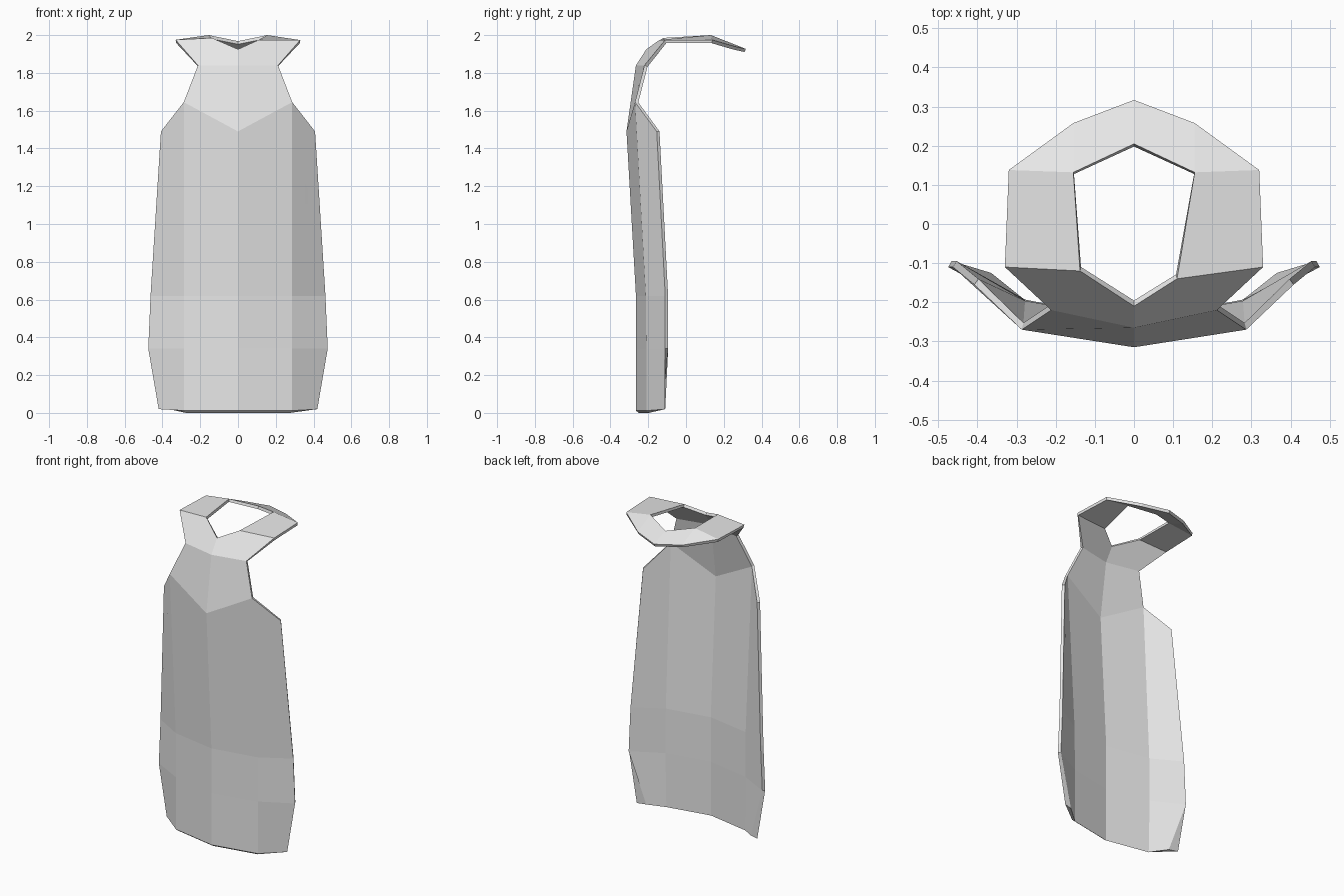
import bpy, bmesh
from mathutils import Vector

cube = bpy.data.objects.get("Cube")
if cube:
    bpy.data.objects.remove(cube, do_unlink=True)

THICK = 0.018

# Points on the centre line
centre = {
    "hem": (0, -0.265, 0.012), "hip": (0, -0.265, 0.34), "waist": (0, -0.265, 0.62),
    "chest": (0, -0.315, 1.49), "neck": (0, -0.265, 1.84), "throat": (0, -0.21, 1.925),
    "nape_in": (0, 0.205, 1.968), "nape_out": (0, 0.317, 1.927),
}
# Points on one side, mirrored for the other
side = {
    "hem_fold": (0.285, -0.21, 0.012), "hem_edge": (0.42, -0.11, 0.02),
    "hip_fold": (0.285, -0.21, 0.34), "hip_edge": (0.475, -0.11, 0.34),
    "waist_fold": (0.285, -0.213, 0.62), "waist_edge": (0.463, -0.11, 0.62),
    "shoulder": (0.287, -0.27, 1.645), "arm_edge": (0.408, -0.155, 1.49),
    "neck_edge": (0.212, -0.22, 1.84), "collar_front": (0.33, -0.11, 1.975),
    "hole_front": (0.11, -0.14, 1.975), "collar_back": (0.32, 0.138, 1.975),
    "hole_back": (0.155, 0.132, 2.0), "collar_rear": (0.155, 0.258, 1.94),
}
# Panels of the sheet on one side
panels = [
    "hem hem_fold hip_fold hip", "hem_fold hem_edge hip_edge hip_fold",
    "hip hip_fold waist_fold waist", "hip_fold hip_edge waist_edge waist_fold",
    "waist waist_fold shoulder chest", "waist_fold waist_edge arm_edge shoulder",
    "chest shoulder neck_edge neck",
    "neck neck_edge collar_front hole_front throat",
    "hole_front collar_front collar_back hole_back",
    "hole_back collar_back collar_rear", "hole_back collar_rear nape_out nape_in",
]

bm = bmesh.new()
mid = {k: bm.verts.new(p) for k, p in centre.items()}
hem_inner = {mid["hem"]: Vector((0, -0.25, 0))}
for s in (1, -1):
    pts = dict(mid)
    for k, (x, y, z) in side.items():
        pts[k] = bm.verts.new((s * x, y, z))
    if s < 0:  # the neck hole is slightly wider on this side
        pts["hole_front"].co = (-0.138, -0.12, 1.985)
    for names in panels:
        loop = [pts[n] for n in names.split()]
        bm.faces.new(loop if s > 0 else loop[::-1])
    # Turned-in hem corners
    hem_inner[pts["hem_fold"]] = Vector((s * 0.275, -0.197, 0))
    hem_inner[pts["hem_edge"]] = Vector((s * 0.365, -0.125, 0.02))
bm.normal_update()

# Lining: offset copy of the sheet, joined along every open edge
outer_faces = list(bm.faces)
rim = [(e.link_loops[0].vert, e.link_loops[0].link_loop_next.vert)
       for e in bm.edges if e.is_boundary]
lining = {}
for v in list(bm.verts):
    lining[v] = bm.verts.new(hem_inner.get(v, v.co - v.normal * THICK))
for f in outer_faces:
    bm.faces.new([lining[v] for v in reversed(f.verts)])
for a, b in rim:
    bm.faces.new((b, a, lining[a], lining[b]))
bm.normal_update()

mesh = bpy.data.meshes.new("apron")
bm.to_mesh(mesh)
bm.free()
apron = bpy.data.objects.new("apron", mesh)
bpy.context.collection.objects.link(apron)

# Single light grey cloth
cloth = bpy.data.materials.new("light_grey_cloth")
cloth.use_nodes = True
colour = (0.8, 0.8, 0.8, 1)
cloth.diffuse_color = colour
cloth.node_tree.nodes["Principled BSDF"].inputs["Base Color"].default_value = colour
mesh.materials.append(cloth)
